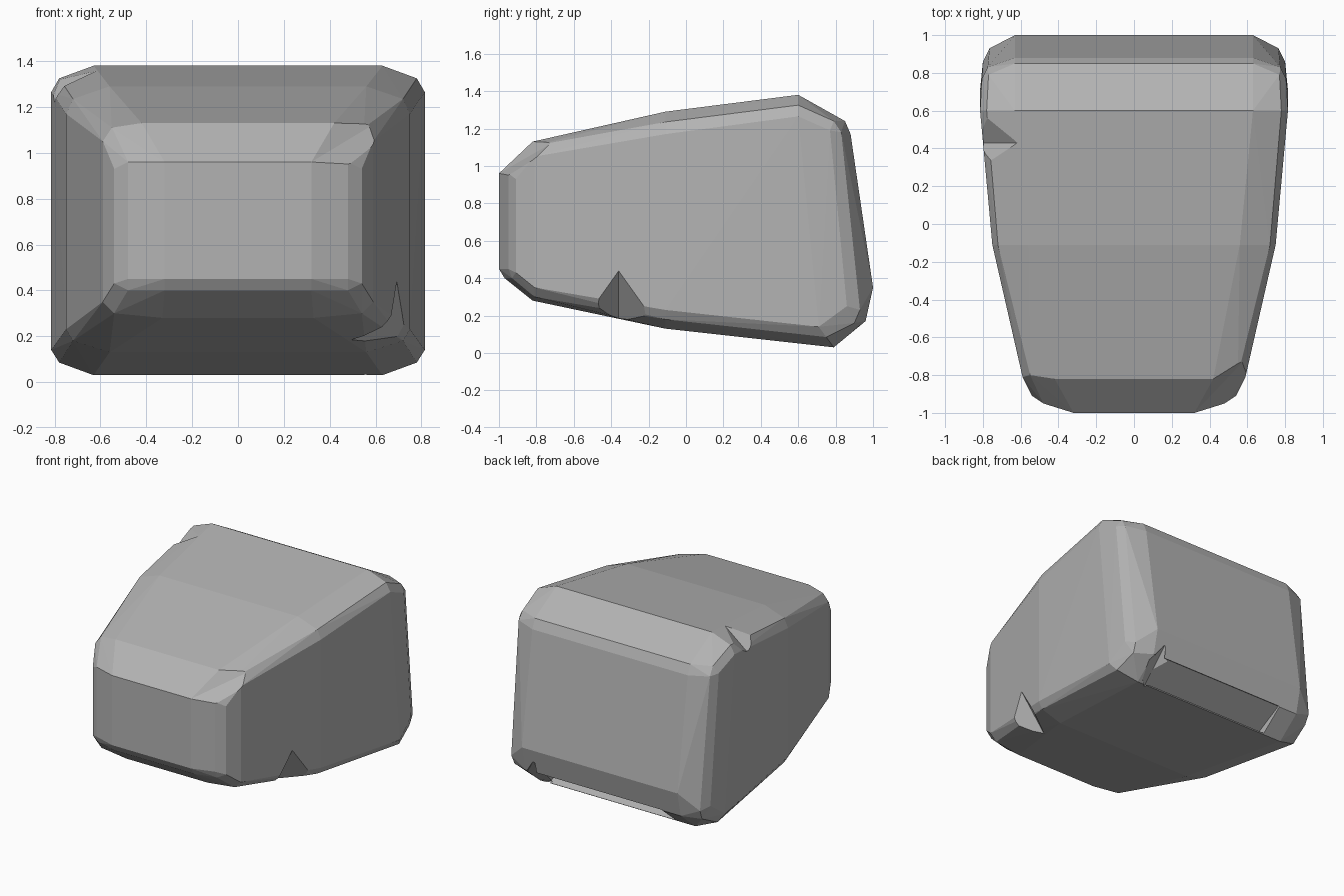
import bpy, bmesh
from mathutils import Vector

if "Cube" in bpy.data.objects:
    bpy.data.objects.remove(bpy.data.objects["Cube"])

stone = bpy.data.materials.new("stone_grey")
stone.diffuse_color = (0.45, 0.45, 0.45, 1)
stone.use_nodes = True
stone.node_tree.nodes["Principled BSDF"].inputs["Base Color"].default_value = stone.diffuse_color


def hull(name, points):
    """Flat-shaded convex solid around a set of points."""
    bm = bmesh.new()
    for p in points:
        bm.verts.new(p)
    out = bmesh.ops.convex_hull(bm, input=bm.verts)
    inner = [g for g in out["geom_interior"] if isinstance(g, bmesh.types.BMVert)]
    bmesh.ops.delete(bm, geom=inner, context="VERTS")
    bmesh.ops.dissolve_limit(bm, angle_limit=0.01, verts=bm.verts, edges=bm.edges)
    bmesh.ops.recalc_face_normals(bm, faces=bm.faces)
    me = bpy.data.meshes.new(name)
    bm.to_mesh(me)
    bm.free()
    me.materials.append(stone)
    ob = bpy.data.objects.new(name, me)
    bpy.context.collection.objects.link(ob)
    return ob


# Bevelled boulder: right half as (x, y, z), mirrored in x
half = [
    # front face and its bevels
    (.32, -1, .45), (.32, -1, .96), (.32, -.97, .40),
    (.48, -.95, .45), (.48, -.95, .96), (.48, -.93, .40),
    (.54, -.91, .43), (.54, -.91, .93),
    # front shoulder ring
    (.42, -.82, 1.13), (.55, -.80, 1.11), (.59, -.81, 1.05),
    (.33, -.82, .28), (.54, -.81, .30), (.59, -.81, .35),
    # middle ring
    (.56, -.11, 1.29), (.72, -.11, 1.235), (.75, -.11, 1.17),
    (.56, -.11, .13), (.72, -.11, .18), (.75, -.11, .23),
    # rear top ridge
    (.63, .60, 1.38), (.78, .60, 1.325), (.815, .60, 1.265),
    (.63, .85, 1.24), (.63, .88, 1.17), (.77, .79, 1.24),
    (.775, .83, 1.18), (.805, .77, 1.19),
    # rear foot
    (.63, .79, .03), (.78, .75, .085), (.815, .71, .14),
    (.63, .96, .17), (.63, 1, .35), (.76, .90, .16),
    (.765, .93, .23), (.80, .86, .25),
]
boulder = hull("boulder", [(s * x, y, z) for x, y, z in half for s in (1, -1)])


def cut(cutter):
    cutter.hide_render = True
    cutter.hide_viewport = True
    mod = boulder.modifiers.new(cutter.name, "BOOLEAN")
    mod.operation = "DIFFERENCE"
    mod.solver = "EXACT"
    mod.object = cutter


def chip(name, a, b, left, right):
    """V-shaped notch with valley a-b and walls through left and right."""
    a, b, left, right = map(Vector, (a, b, left, right))
    mid = (a + b) / 2
    away = (mid - Vector((0, mid.y * .6, .7))).normalized()
    pts = [a + (a - b) * .03, b + (b - a) * .03,
           mid + (left - mid) * 2, mid + (right - mid) * 2, mid + away * .4]
    cut(hull(name, pts))


# Chips knocked out of the edges
chip("front_chip", (.32, -1, .96), (.585, -.72, 1.12), (.42, -.82, 1.13), (.55, -.88, .99))
chip("side_chip", (.69, -.36, .435), (.50, -.36, .19), (.65, -.48, .25), (.71, -.20, .19))
chip("top_chip", (-.62, .43, 1.355), (-.79, .43, 1.22), (-.78, .55, 1.31), (-.77, .34, 1.28))
chip("rear_chip", (.55, .98, .26), (.55, .77, .04), (.49, .88, .11), (.62, .88, .11))

# Undercut leaving a thin lip along the rear bottom edge
profile = [(.80, .035), (.73, .06), (.95, .18), (1.1, .1)]
cut(hull("rear_undercut", [(x, y, z) for x in (-.48, .55) for y, z in profile]))
